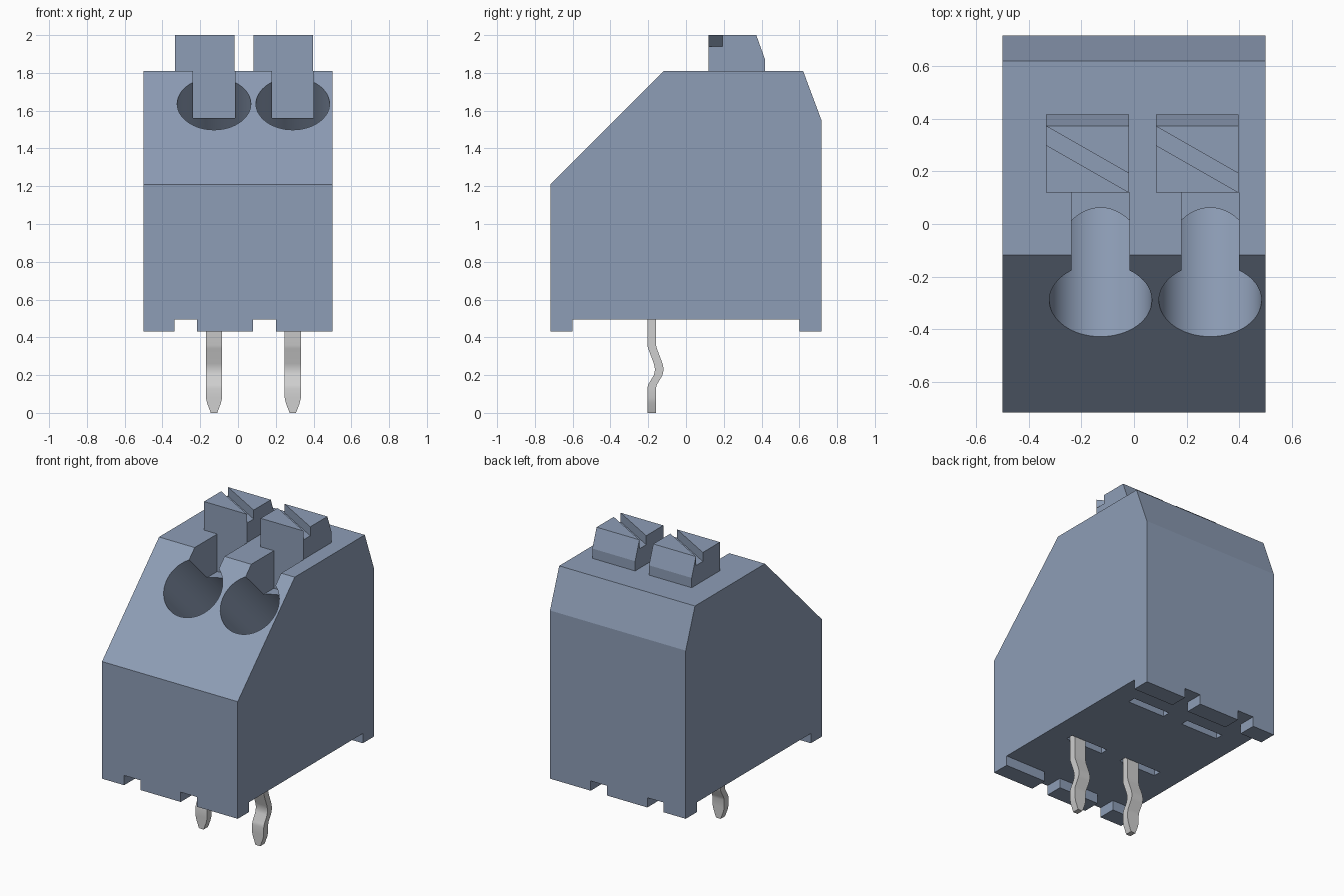
import bpy, bmesh, math
from mathutils import Matrix, Vector

cube = bpy.data.objects.get("Cube")
if cube:
    bpy.data.objects.remove(cube, do_unlink=True)


def material(name, rgb, rough):
    m = bpy.data.materials.new(name)
    m.use_nodes = True
    m.diffuse_color = (*rgb, 1)
    m.roughness = rough
    bsdf = m.node_tree.nodes["Principled BSDF"]
    bsdf.inputs["Base Color"].default_value = (*rgb, 1)
    bsdf.inputs["Roughness"].default_value = rough
    return m


BLUE = material("slate_blue_plastic", (0.27, 0.34, 0.47), 0.5)
SILVER = material("silver_metal", (0.62, 0.62, 0.62), 0.4)


def finish(name, bm, mat):
    bmesh.ops.recalc_face_normals(bm, faces=bm.faces[:])
    me = bpy.data.meshes.new(name)
    bm.to_mesh(me)
    bm.free()
    me.materials.append(mat)
    ob = bpy.data.objects.new(name, me)
    bpy.context.collection.objects.link(ob)
    return ob


def extrude(name, outline, direction, mat):
    """Prism from a closed 3D outline."""
    bm = bmesh.new()
    face = bm.faces.new([bm.verts.new(p) for p in outline])
    out = bmesh.ops.extrude_face_region(bm, geom=[face])
    moved = [g for g in out["geom"] if isinstance(g, bmesh.types.BMVert)]
    bmesh.ops.translate(bm, verts=moved, vec=direction)
    return finish(name, bm, mat)


def box(name, x0, x1, y0, y1, z0, z1, mat=BLUE):
    return extrude(name, [(x0, y0, z0), (x1, y0, z0), (x1, y1, z0), (x0, y1, z0)],
                   (0, 0, z1 - z0), mat)


def cut(target, cutters):
    """Subtract each cutter, then remove it."""
    for c in cutters:
        mod = target.modifiers.new("cut", "BOOLEAN")
        mod.operation = "DIFFERENCE"
        mod.solver = "EXACT"
        mod.object = c
    deps = bpy.context.evaluated_depsgraph_get()
    me = bpy.data.meshes.new_from_object(target.evaluated_get(deps))
    target.modifiers.clear()
    old, target.data = target.data, me
    bpy.data.meshes.remove(old)
    me.name = target.name
    for c in cutters:
        bpy.data.objects.remove(c, do_unlink=True)


def smooth(ob, angle):
    bpy.ops.object.select_all(action="DESELECT")
    ob.select_set(True)
    bpy.context.view_layer.objects.active = ob
    bpy.ops.object.shade_smooth_by_angle(angle=math.radians(angle))


POLES = {"right": -0.127, "left": 0.29}    # x of each wire entry

# Housing: side profile with sloped front, chamfered back and a raised underside
profile = [(-0.717, 0.43), (-0.717, 1.21), (-0.117, 1.81), (0.62, 1.81), (0.717, 1.55),
           (0.717, 0.43), (0.6, 0.43), (0.6, 0.495), (-0.6, 0.495), (-0.6, 0.43)]
housing = extrude("housing", [(-0.5, y, z) for y, z in profile], (1, 0, 0), BLUE)

cutters = []
for x in POLES.values():
    # Round wire entry square to the slope
    start, depth = Vector((x, -0.292, 1.638)), 0.8
    axis = Vector((0, 1, -1)).normalized()
    bm = bmesh.new()
    bmesh.ops.create_cone(bm, cap_ends=True, segments=64, radius1=0.195, radius2=0.195,
                          depth=depth + 0.2,
                          matrix=Matrix.Translation(start + axis * (depth - 0.2) / 2)
                          @ Matrix.Rotation(math.radians(45), 4, "X"))
    cutters.append(finish("entry_cutter", bm, BLUE))
    # Open slot between wire entry and button
    cutters.append(box("slot_cutter", x - 0.11, x + 0.11, -0.28, 0.12, 1.56, 2.1))
    # Narrow underside slots
    for y in (-0.182, 0.4):
        cutters.append(box("base_slot_cutter", x - 0.208, x + 0.065,
                           y - 0.026, y + 0.026, 0.4, 0.57))
    # Notches through the front and back feet
    for y in (-0.66, 0.66):
        cutters.append(box("notch_cutter", x - 0.21, x - 0.09, y - 0.08, y + 0.08, 0.3, 0.495))
cut(housing, cutters)
smooth(housing, 12)

# Release buttons with a diagonal screwdriver groove
button_side = [(0.12, 1.81), (0.12, 2.0), (0.372, 2.0), (0.417, 1.875), (0.417, 1.81)]
for side, x in POLES.items():
    x0, x1 = x - 0.207, x + 0.108
    button = extrude(side + "_button", [(x0, y, z) for y, z in button_side],
                     (x1 - x0, 0, 0), BLUE)
    slope = (0.12 - 0.30) / (x1 - x0)
    a, b, e = x0 - 0.1, x1 + 0.1, 0.1 * slope
    groove = extrude("groove_cutter", [(a, 0.30 - e, 1.94), (b, 0.12 + e, 1.94),
                                       (b, 0.192 + e, 1.94), (a, 0.372 - e, 1.94)],
                     (0, 0, 0.2), BLUE)
    cut(button, [groove])

# Kinked solder pins: (height, front y, half width) stations
stations = [(0.57, -0.205, 0.043), (0.36, -0.205, 0.043), (0.34, -0.2, 0.043),
            (0.26, -0.17, 0.043), (0.23, -0.164, 0.043), (0.20, -0.17, 0.043),
            (0.15, -0.2, 0.043), (0.13, -0.205, 0.043), (0.08, -0.205, 0.043),
            (0.05, -0.205, 0.036), (0.0, -0.205, 0.017)]
for side, x in POLES.items():
    bm = bmesh.new()
    rings = []
    for z, y, w in stations:
        corners = [(x - w, y), (x + w, y), (x + w, y + 0.046), (x - w, y + 0.046)]
        rings.append([bm.verts.new((px, py, z)) for px, py in corners])
    for r, s in zip(rings, rings[1:]):
        for i in range(4):
            j = (i + 1) % 4
            bm.faces.new((r[i], r[j], s[j], s[i]))
    bm.faces.new(rings[0])
    bm.faces.new(rings[-1])
    smooth(finish(side + "_solder_pin", bm, SILVER), 30)
